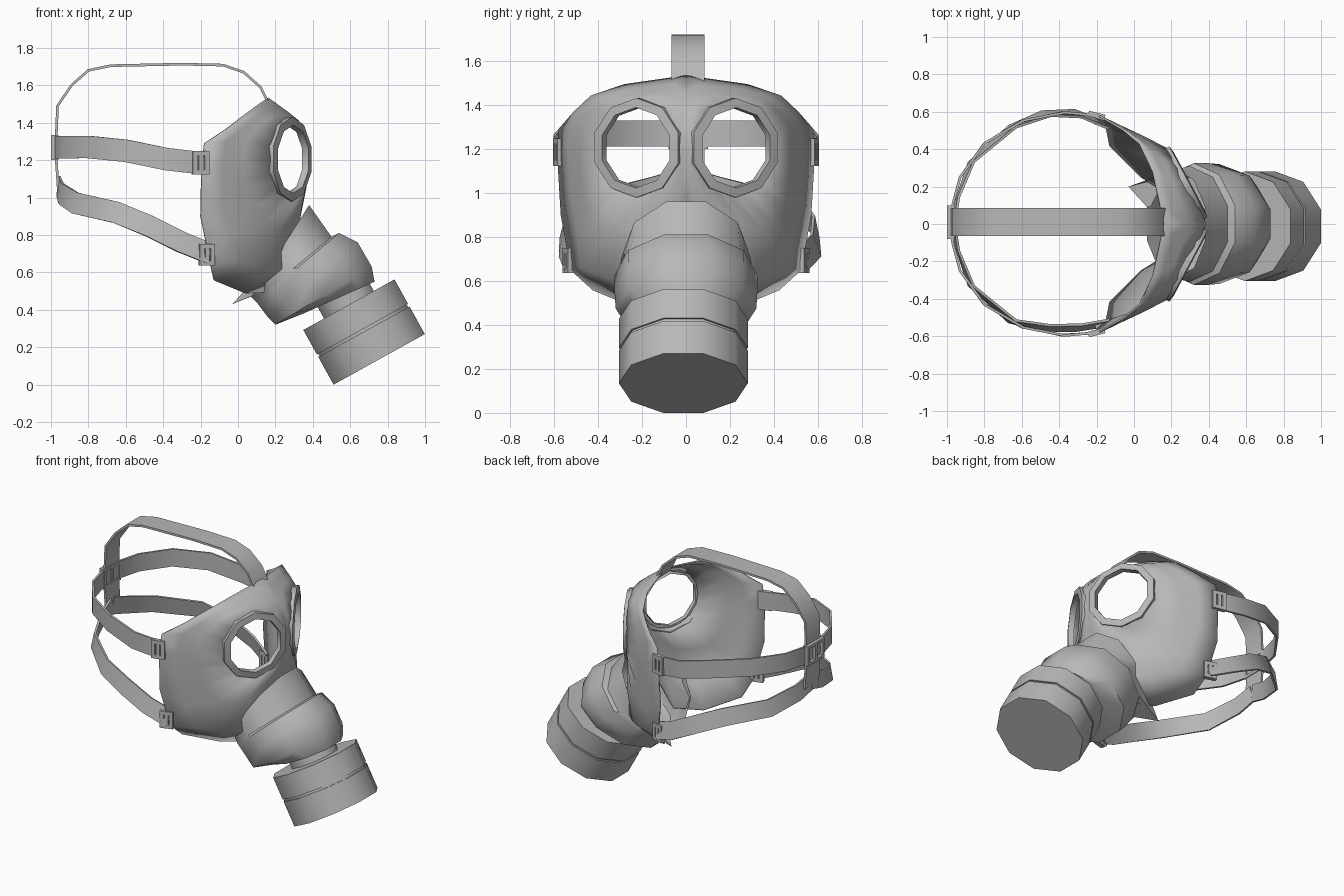
import bpy, bmesh, math
from mathutils import Vector as V

if "Cube" in bpy.data.objects:
    bpy.data.objects.remove(bpy.data.objects["Cube"])

grey = bpy.data.materials.new("rubber grey")
grey.diffuse_color = (0.48, 0.48, 0.48, 1)
grey.use_nodes = True
grey.node_tree.nodes["Principled BSDF"].inputs["Base Color"].default_value = grey.diffuse_color


def make(name, verts, faces, angle=40):
    bm = bmesh.new()
    vs = [bm.verts.new(v) for v in verts]
    for f in faces:
        bm.faces.new([vs[i] for i in f])
    bmesh.ops.recalc_face_normals(bm, faces=bm.faces)
    me = bpy.data.meshes.new(name)
    bm.to_mesh(me)
    bm.free()
    me.materials.append(grey)
    ob = bpy.data.objects.new(name, me)
    bpy.context.collection.objects.link(ob)
    bpy.ops.object.select_all(action='DESELECT')
    ob.select_set(True)
    bpy.context.view_layer.objects.active = ob
    bpy.ops.object.shade_smooth_by_angle(angle=math.radians(angle))
    return ob


def loft(name, rings, caps=(True, True), angle=40):
    """Skin a list of closed rings, optionally capping the ends."""
    n, m = len(rings[0]), len(rings)
    faces = [(i * n + k, i * n + (k + 1) % n, (i + 1) * n + (k + 1) % n, (i + 1) * n + k)
             for i in range(m - 1) for k in range(n)]
    if caps[0]:
        faces.append(tuple(range(n)))
    if caps[1]:
        faces.append(tuple(range((m - 1) * n, m * n)))
    return make(name, [v for r in rings for v in r], faces, angle)


def mirror(ob):
    mod = ob.modifiers.new("mirror", 'MIRROR')
    mod.use_axis = (False, True, False)
    return ob


def decagon(up, low, ry, y0=0.0):
    """Ten-sided ring with flats at its upper and lower points (x, z)."""
    u, l = V((up[0], y0, up[1])), V((low[0], y0, low[1]))
    a, c = (u - l) / 2 / math.sin(math.radians(72)), (u + l) / 2
    return [c + a * math.sin(t) + V((0, ry, 0)) * math.cos(t)
            for t in [k * math.pi / 5 for k in range(10)]]


def ribbon(name, path, width, side, thick=0.014):
    """Flat strap along a path; side is the direction of its width."""
    p = [V(q) for q in path]
    rings = []
    for i, q in enumerate(p):
        t = (p[min(i + 1, len(p) - 1)] - p[max(i - 1, 0)]).normalized()
        s = V(side)
        s = (s - t * s.dot(t)).normalized() * width / 2
        n = t.cross(s).normalized() * thick / 2
        rings.append([q + s + n, q - s + n, q - s - n, q + s - n])
    return loft(name, rings)


def frame(name, c, along, up, w, h, t=0.03, bar=0.02):
    """Rectangular buckle frame with a centre bar."""
    c, a, u = V(c), V(along).normalized(), V(up)
    n = a.cross(u).normalized()
    verts, faces = [], []
    for da, du, sa, su in ((0, h / 2 - bar / 2, w, bar), (0, -h / 2 + bar / 2, w, bar),
                           (w / 2 - bar / 2, 0, bar, h), (-w / 2 + bar / 2, 0, bar, h),
                           (0, 0, bar, h)):
        b = len(verts)
        for i in (-1, 1):
            for j, k in ((-1, -1), (1, -1), (1, 1), (-1, 1)):
                verts.append(c + a * (da + j * sa / 2) + u * (du + k * su / 2) + n * i * t / 2)
        faces += [tuple(b + x for x in f) for f in
                  ((0, 1, 2, 3), (4, 5, 6, 7), (0, 1, 5, 4), (1, 2, 6, 5), (2, 3, 7, 6), (3, 0, 4, 7))]
    return make(name, verts, faces, 20)


# Face shell: rings radiating from the eye hole out to the mask edge
eye = V((0.28, 0.22, 1.205))
eu, en = V((-0.47, 0.88, 0)).normalized(), V((0.88, 0.47, 0)).normalized()
mid = [(0.03, .475, 1.2), (.04, .46, 1.3), (.11, .40, 1.375), (.17, .33, 1.425),
       (.21, .22, 1.445), (.25, .11, 1.45), (.32, .04, 1.41), (.36, .03, 1.33),
       (.375, .025, 1.2), (.365, .04, 1.08), (.34, .09, .97), (.26, .26, .85),
       (.2, .35, .83), (.13, .41, .85), (.06, .455, .95), (.03, .475, 1.08)]
edge = [(-.195, .58, 1.15), (-.18, .575, 1.29), (-.06, .505, 1.37), (.03, .43, 1.44),
        (.1, .28, 1.49), (.16, 0, 1.53), (.27, 0, 1.45), (.36, 0, 1.35),
        (.37, 0, 1.2), (.36, 0, 1.05), (.33, 0, .9), (.2, .15, .5),
        (.04, .25, .49), (-.13, .42, .56), (-.15, .52, .65), (-.2, .565, .9)]
hole = [eye + (eu * math.cos(t) + V((0, 0, 1)) * math.sin(t)) * 0.2
        for t in [k * math.pi / 8 for k in range(16)]]
bulge = []
for k, (m, e) in enumerate(zip(mid, edge)):
    p = (V(m) + V(e)) / 2
    if not 5 <= k <= 10 and p.z < 0.72:
        p += (p - V((-0.2, 0, 1))).normalized() * 0.08
    bulge.append(p)
shell = mirror(loft("face_shell", [hole, [V(m) for m in mid], bulge, [V(e) for e in edge]],
                    (False, False), angle=60))
sol = shell.modifiers.new("thickness", 'SOLIDIFY')
sol.thickness, sol.offset = 0.01, 0

# Eye rims
rim = [[eye + (eu * math.cos(t) + V((0, 0, 1)) * math.sin(t)) * r + en * d
        for t in [(k + 0.5) * math.pi / 5 for k in range(10)]]
       for r, d in ((0.18, -0.02), (0.183, 0.018), (0.226, 0.012), (0.226, -0.02))]
mirror(loft("eye_rim", rim, (False, False)))

# Snout, with one torn-back corner at its lower inner edge
base = decagon((.38, .96), (.07, .47), .29)
base[9] = V((-.03, .2, .43))
loft("snout", [base, decagon((.50, .79), (.09, .45), .31),
               decagon((.54, .81), (.10, .44), .325), decagon((.64, .76), (.16, .36), .325),
               decagon((.715, .63), (.20, .32), .32), decagon((.73, .55), (.35, .38), .25)],
     (False, True))

# Canister and its neck, stacked along one tilted axis
ax, top = V((0.485, 0, -0.875)), V((0.593, 0, 0.427))


def disc(d, r):
    c, a = top + ax * d, V((0.875, 0, 0.485)) * r * 0.951
    return decagon((c.x + a.x, c.z + a.z), (c.x - a.x, c.z - a.z), r, -0.012)


loft("neck", [disc(-0.14, .16), disc(0.02, .16)])
loft("canister", [disc(0, .293), disc(.15, .293), disc(.15, .284), disc(.165, .284),
                  disc(.165, .293), disc(.334, .293)])

# Straps
ribbon("top_strap", [(.17, .01, 1.49), (.12, .01, 1.59), (.03, .01, 1.67), (-.08, .01, 1.708),
                     (-.3, .01, 1.713), (-.68, .01, 1.705), (-.8, .01, 1.68), (-.89, .01, 1.6),
                     (-.965, .01, 1.49), (-.975, .01, 1.25), (-.96, .01, 1.03)], .15, (0, 1, 0))
mirror(ribbon("upper_side_strap", [(-.975, 0, 1.27), (-.97, .1, 1.27), (-.93, .25, 1.27),
                                   (-.8, .43, 1.27), (-.6, .55, 1.25), (-.38, .595, 1.205),
                                   (-.25, .585, 1.19), (-.16, .56, 1.185)], .12, (0, 0, 1)))
for name, s, wide in (("left", 1, .59), ("right", -1, .555)):
    ribbon("lower_strap_" + name, [(-.96, 0, 1.06), (-.945, s * .13, 1.02), (-.87, s * .33, .97),
                                   (-.65, s * .52, .92), (-.47, s * wide, .845),
                                   (-.3, s * wide, .76), (-.15, s * .53, .70)],
           .115, (0, -s * .25, 1))

# Buckles
mirror(frame("upper_buckle", (-.2, .58, 1.185), (1, -.25, 0), (0, 0, 1), .09, .125, .03, .024))
mirror(frame("lower_buckle", (-.167, .535, .693), (1, -.3, 0), (0, 0, 1), .085, .115, .03, .024))
frame("back_buckle", (-.98, .01, 1.268), (0, 1, 0), (0, 0, 1), .18, .135, .04)
